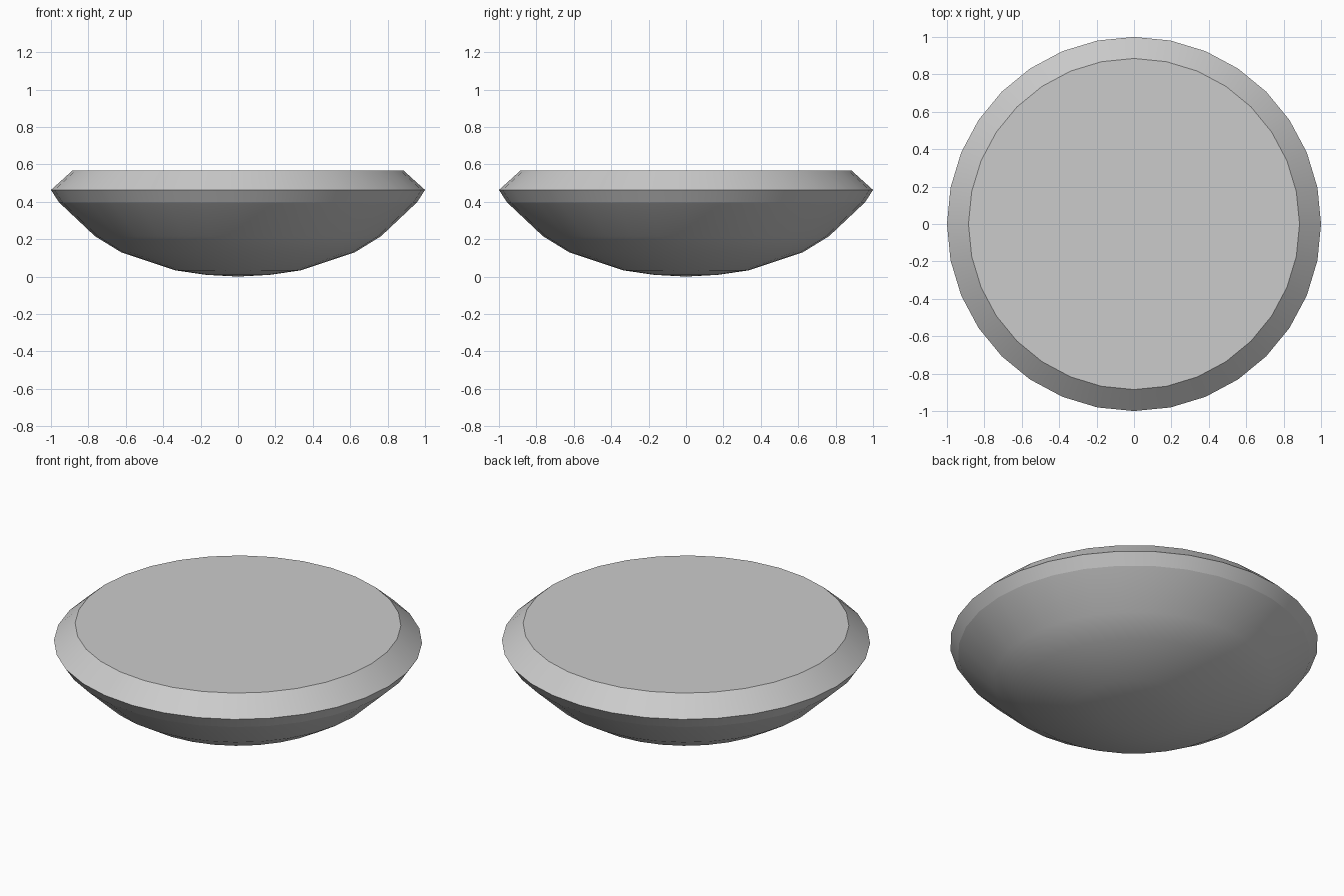
import bpy, bmesh, math

if "Cube" in bpy.data.objects:
    bpy.data.objects.remove(bpy.data.objects["Cube"])

SIDES = 32
# Radius and height, from the bottom centre up to the flat top
PROFILE = [(0.17, 0.009), (0.334, 0.033), (0.625, 0.13), (0.765, 0.216),
           (0.957, 0.397), (1.0, 0.463), (0.885, 0.567)]
SHARP_RINGS = (4, 5, 6)

bm = bmesh.new()


def ring(radius, z):
    return [bm.verts.new((radius * math.cos(2 * math.pi * i / SIDES),
                          radius * math.sin(2 * math.pi * i / SIDES), z))
            for i in range(SIDES)]


rings = [ring(r, z) for r, z in PROFILE]

# Rounded underside and bevelled rim
for low, high in zip(rings, rings[1:]):
    for i in range(SIDES):
        j = (i + 1) % SIDES
        bm.faces.new((low[i], low[j], high[j], high[i]))

# Bottom tip
tip = bm.verts.new((0, 0, 0))
for i in range(SIDES):
    bm.faces.new((tip, rings[0][(i + 1) % SIDES], rings[0][i]))

# Flat top
bm.faces.new(rings[-1])

# Smooth bowl with crisp rim edges
for f in bm.faces:
    f.smooth = True
for k in SHARP_RINGS:
    for i in range(SIDES):
        bm.edges.get((rings[k][i], rings[k][(i + 1) % SIDES])).smooth = False

bmesh.ops.recalc_face_normals(bm, faces=bm.faces)
mesh = bpy.data.meshes.new("domed_disc")
bm.to_mesh(mesh)
bm.free()
bpy.context.collection.objects.link(bpy.data.objects.new("domed_disc", mesh))
